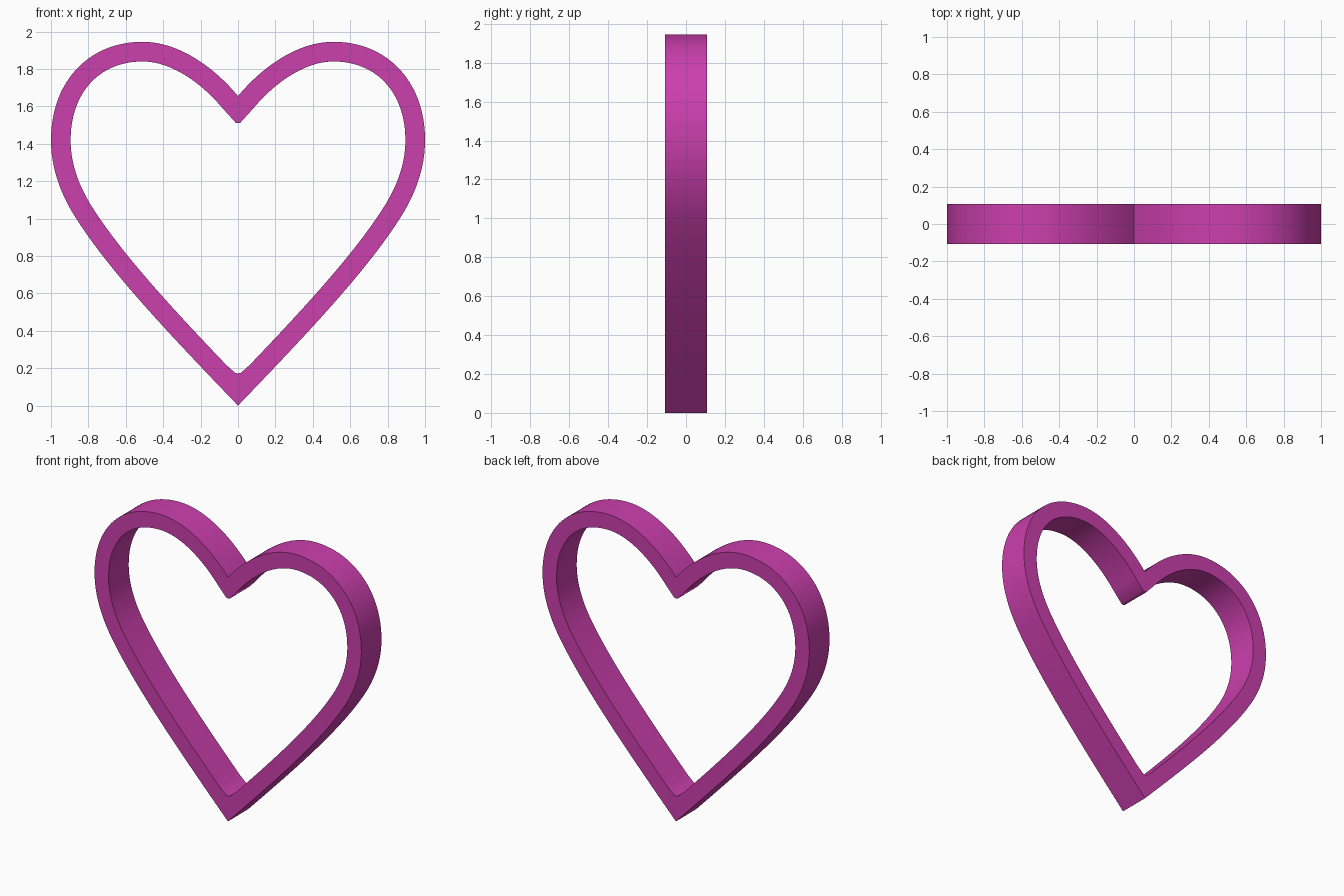
import bpy, bmesh, math
from mathutils import Vector
from mathutils.geometry import interpolate_bezier

if "Cube" in bpy.data.objects:
    bpy.data.objects.remove(bpy.data.objects["Cube"])

HALF_DEPTH = 0.108
WALL = 0.105

# Right half of the outer outline (x, z), bottom tip to top notch
segments = [
    ((0, 0.0), (0.36, 0.375), (0.68, 0.71), (0.865, 1.0)),
    ((0.865, 1.0), (0.955, 1.14), (1.0, 1.28), (1.0, 1.42)),
    ((1.0, 1.42), (1.0, 1.73), (0.80, 1.945), (0.51, 1.945)),
    ((0.51, 1.945), (0.31, 1.945), (0.12, 1.80), (0, 1.655)),
]
half = []
for seg in segments:
    pts = interpolate_bezier(*[Vector(p) for p in seg], 24)
    half += [p.to_2d() for p in pts][(1 if half else 0):]

# Inner outline: even wall thickness, softened where it meets the centre line
inner = []
for i, p in enumerate(half):
    a, b = half[max(i - 1, 0)], half[min(i + 1, len(half) - 1)]
    t = (b - a).normalized()
    q = p + Vector((-t.y, t.x)) * WALL
    if q.x > 0.035:
        inner.append(q)
inner = ([Vector((0, 0.172)), Vector((0.015, 0.175))] + inner
         + [Vector((0.012, 1.512)), Vector((0, 1.51))])


def full_loop(pts):
    return pts + [Vector((-p.x, p.y)) for p in reversed(pts[1:-1])]


# Flat front ring, filled between both outlines, then extruded to depth
bm = bmesh.new()
edges = []
for loop in (full_loop(half), full_loop(inner)):
    vs = [bm.verts.new((p.x, -HALF_DEPTH, p.y)) for p in loop]
    edges += [bm.edges.new((vs[i], vs[(i + 1) % len(vs)])) for i in range(len(vs))]
bmesh.ops.triangle_fill(bm, edges=edges, use_beauty=True)
ext = bmesh.ops.extrude_face_region(bm, geom=bm.faces[:], use_keep_orig=True)
bmesh.ops.translate(bm, vec=(0, 2 * HALF_DEPTH, 0),
                    verts=[v for v in ext["geom"] if isinstance(v, bmesh.types.BMVert)])
bmesh.ops.recalc_face_normals(bm, faces=bm.faces[:])

mesh = bpy.data.meshes.new("heart_frame")
bm.to_mesh(mesh)
bm.free()
heart = bpy.data.objects.new("heart_frame", mesh)
bpy.context.collection.objects.link(heart)

# Magenta finish, smooth walls with crisp rims
mat = bpy.data.materials.new("magenta")
mat.diffuse_color = (0.60, 0.05, 0.42, 1)
mat.use_nodes = True
mat.node_tree.nodes["Principled BSDF"].inputs["Base Color"].default_value = mat.diffuse_color
mesh.materials.append(mat)
bpy.context.view_layer.objects.active = heart
heart.select_set(True)
bpy.ops.object.shade_smooth_by_angle(angle=math.radians(40))
